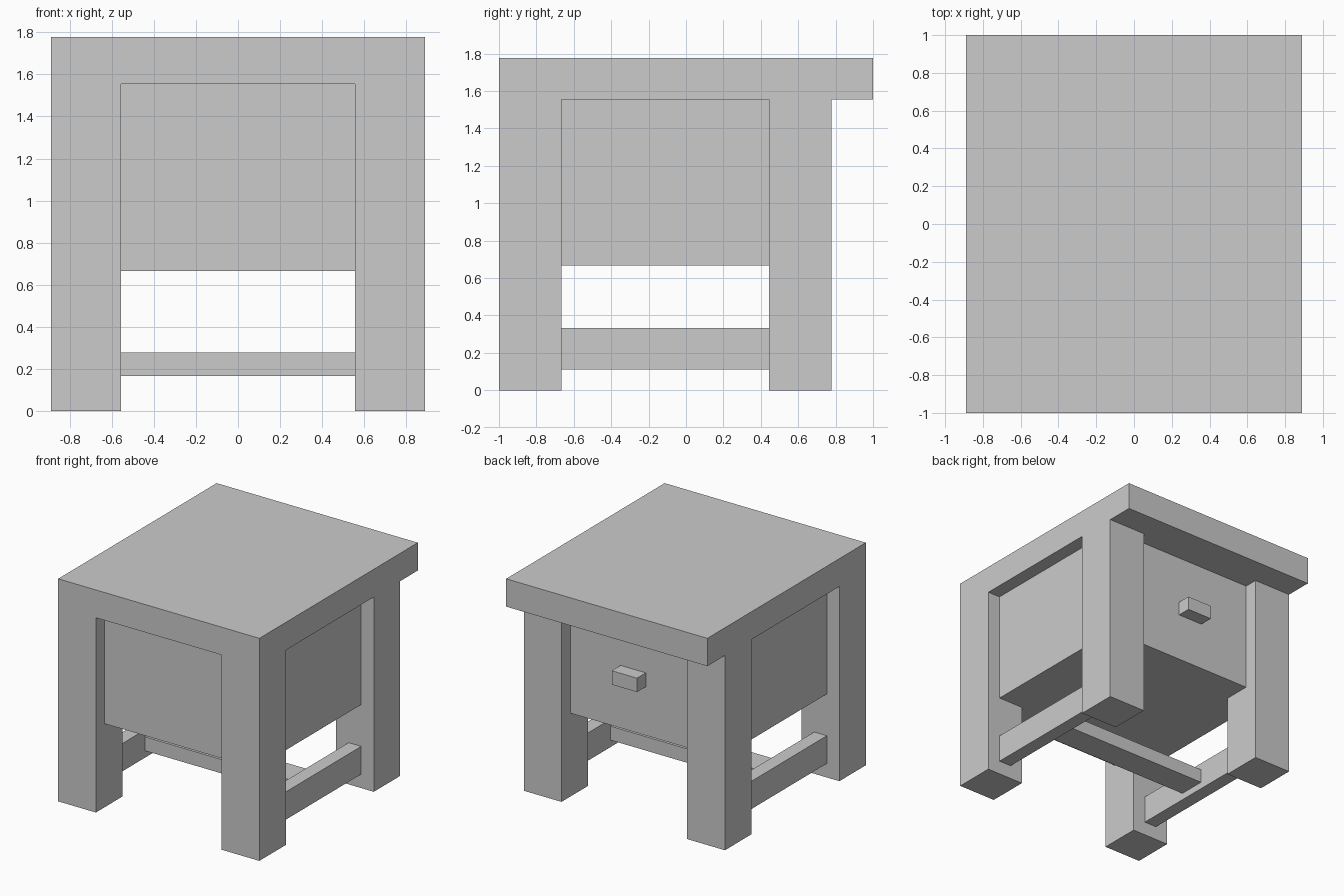
import bpy
import bmesh
from mathutils import Vector

if "Cube" in bpy.data.objects:
    bpy.data.objects.remove(bpy.data.objects["Cube"])

U = 1 / 9  # design grid step

grey = bpy.data.materials.new("light grey")
grey.diffuse_color = (0.6, 0.6, 0.6, 1)
grey.use_nodes = True
grey.node_tree.nodes["Principled BSDF"].inputs["Base Color"].default_value = grey.diffuse_color


def box(name, x, y, z):
    """Axis-aligned box from (min, max) ranges given in grid steps."""
    bm = bmesh.new()
    bmesh.ops.create_cube(bm, size=1)
    lo, hi = (Vector(v) * U for v in zip(x, y, z))
    for v in bm.verts:
        v.co = Vector([(hi[i] - lo[i]) * v.co[i] for i in range(3)])
    mesh = bpy.data.meshes.new(name)
    bm.to_mesh(mesh)
    bm.free()
    mesh.materials.append(grey)
    obj = bpy.data.objects.new(name, mesh)
    obj.location = (lo + hi) / 2
    bpy.context.collection.objects.link(obj)
    return obj


# Table top, overhanging at the back
box("table_top", (-8, 8), (-9, 9), (14, 16))

# Drawer case set in from the legs, with its handle
box("drawer_case", (-7, 7), (-8, 6), (6, 14))
box("drawer_handle", (-1, 1), (6, 7), (9.5, 10.5))

# Legs and side stretchers on both sides
for side, s in (("left", -1), ("right", 1)):
    outer = sorted((5 * s, 8 * s))
    box(f"front_leg_{side}", outer, (-9, -6), (0, 14))
    box(f"back_leg_{side}", outer, (4, 7), (0, 14))
    box(f"side_stretcher_{side}", sorted((6 * s, 7 * s)), (-6, 4), (1, 3))

# Cross stretcher joining the side stretchers
box("cross_stretcher", (-6, 6), (-2, 0), (1.5, 2.5))
